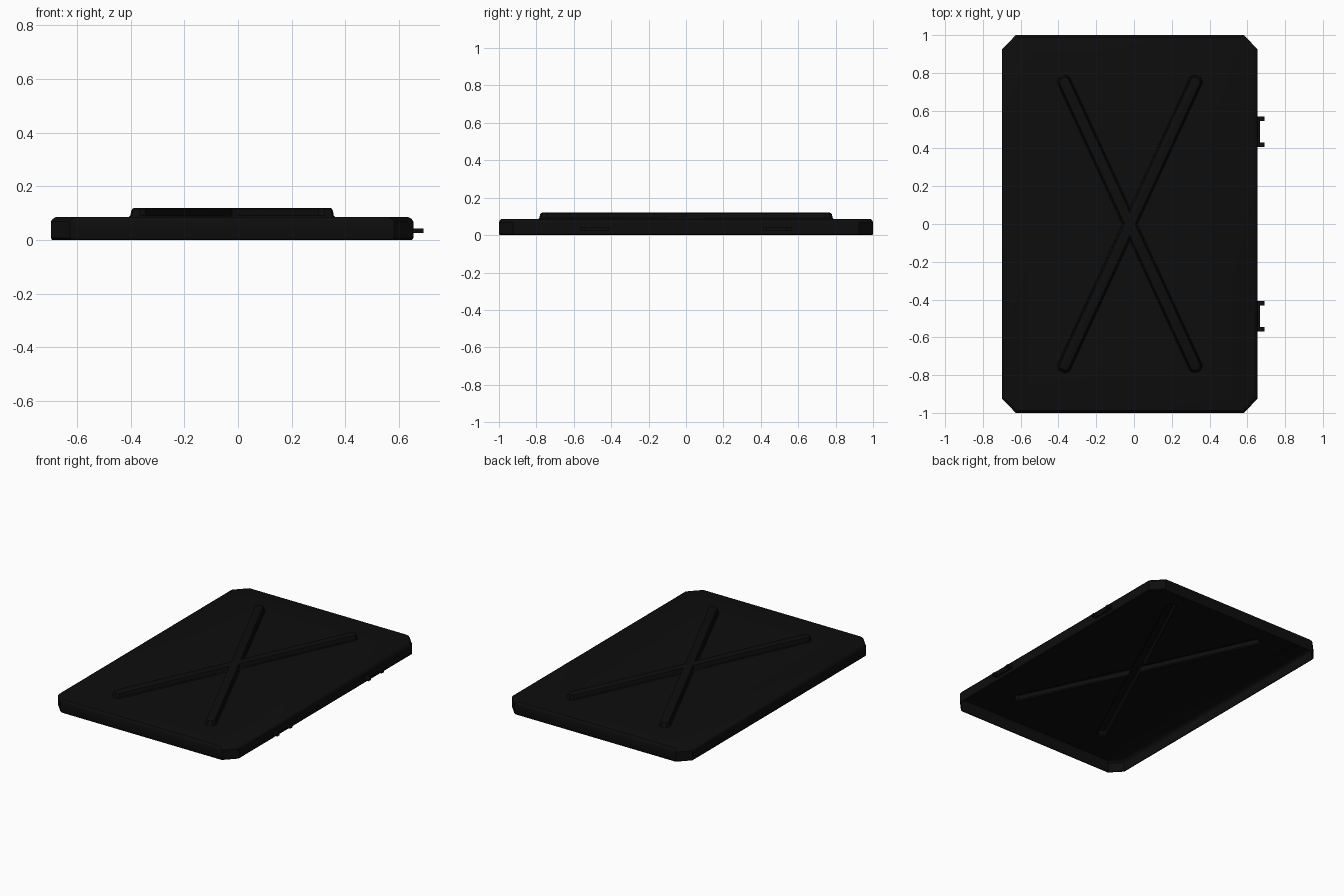
import bpy, bmesh, math

if "Cube" in bpy.data.objects:
    bpy.data.objects.remove(bpy.data.objects["Cube"])

black = bpy.data.materials.new("matte black")
black.diffuse_color = (0.004, 0.004, 0.004, 1)
black.use_nodes = True
black.node_tree.nodes["Principled BSDF"].inputs["Base Color"].default_value = black.diffuse_color

CX = -0.022            # lid centre in x
HX, HY = 0.676, 1.0    # lid half sizes


def finish(name, bm):
    me = bpy.data.meshes.new(name)
    bm.to_mesh(me)
    bm.free()
    me.materials.append(black)
    ob = bpy.data.objects.new(name, me)
    bpy.context.collection.objects.link(ob)
    return ob


def octagon(ix, iy):
    """Rectangle outline with cut corners, inset by ix and iy."""
    a, b, cx, cy = HX - ix, HY - iy, 0.072, 0.075
    return [(a, -b + cy), (a, b - cy), (a - cx, b), (-a + cx, b),
            (-a, b - cy), (-a, -b + cy), (-a + cx, -b), (a - cx, -b)]


def cross(w, length):
    """X outline: four chamfered arms of half width w, joined at notches."""
    k = math.hypot(0.3525, 0.765)
    dx, dy = 0.3525 / k, 0.765 / k
    arm = [(length - 0.6 * w, -w), (length, -0.5 * w),
           (length, 0.5 * w), (length - 0.6 * w, w)]
    pts = []
    for sx, sy, notch in ((1, 1, (0, w / dx)), (-1, 1, (-w / dy, 0)),
                          (-1, -1, (0, -w / dx)), (1, -1, (w / dy, 0))):
        ux, uy = sx * dx, sy * dy
        pts += [(ux * l - uy * s, uy * l + ux * s) for l, s in arm]
        pts.append(notch)
    return pts


def ring(bm, pts, z):
    return [bm.verts.new((x + CX, y, z)) for x, y in pts]


def bridge(bm, lo, hi):
    n = len(lo)
    for i in range(n):
        j = (i + 1) % n
        bm.faces.new((lo[i], lo[j], hi[j], hi[i]))


def loop_edges(bm, vs):
    return [bm.edges.get((vs[i - 1], vs[i])) for i in range(len(vs))]


# Lid shell: skirt, bevelled rim, panel and embossed X as one sheet
bm = bmesh.new()
rim = [ring(bm, octagon(ix, iy), z) for ix, iy, z in
       ((0.005, 0.004, 0.0), (0, 0, 0.007), (0, 0, 0.068),
        (0.006, 0.004, 0.078), (0.02, 0.012, 0.086))]
rib = [ring(bm, cross(w, 0.824 + w), z) for w, z in
       ((0.037, 0.086), (0.032, 0.091), (0.029, 0.108),
        (0.026, 0.116), (0.019, 0.12))]
for rings in (rim, rib):
    for lo, hi in zip(rings, rings[1:]):
        bridge(bm, lo, hi)
bmesh.ops.triangle_fill(bm, use_beauty=True, use_dissolve=False,
                        edges=loop_edges(bm, rim[-1]) + loop_edges(bm, rib[0]))
bmesh.ops.triangle_fill(bm, use_beauty=True, use_dissolve=False,
                        edges=loop_edges(bm, rib[-1]))
bmesh.ops.recalc_face_normals(bm, faces=bm.faces[:])
if sum(f.normal.z * f.calc_area() for f in bm.faces) < 0:
    bmesh.ops.reverse_faces(bm, faces=bm.faces[:])
lid = finish("lid_shell", bm)
bpy.context.view_layer.objects.active = lid
lid.select_set(True)
bpy.ops.object.shade_smooth_by_angle(angle=math.radians(30))
mod = lid.modifiers.new("thickness", 'SOLIDIFY')
mod.thickness = 0.005
mod.offset = -1

# Hinge clips: C-shaped brackets on the right edge
for name, yc in (("front_hinge_clip", -0.488), ("back_hinge_clip", 0.488)):
    bm = bmesh.new()
    c = [(0.648, -0.08), (0.692, -0.08), (0.692, -0.056), (0.668, -0.056),
         (0.668, 0.056), (0.692, 0.056), (0.692, 0.08), (0.648, 0.08)]
    lo, hi = ([bm.verts.new((x, y + yc, z)) for x, y in c]
              for z in (0.026, 0.042))
    bridge(bm, lo, hi)
    bm.faces.new(lo[::-1])
    bm.faces.new(hi)
    finish(name, bm)
